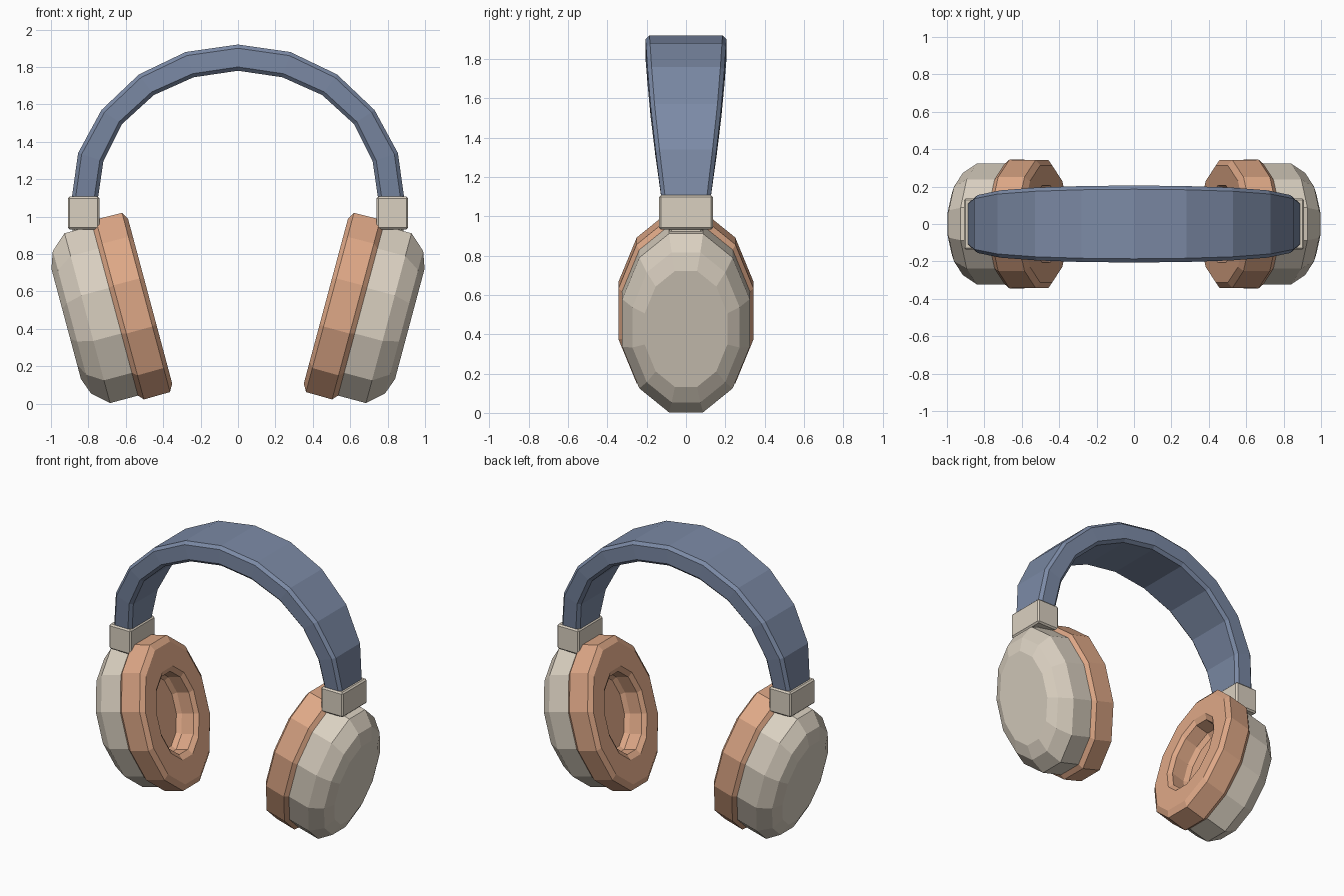
import bpy, bmesh, math
from mathutils import Vector

if "Cube" in bpy.data.objects:
    bpy.data.objects.remove(bpy.data.objects["Cube"])


def material(name, rgb):
    m = bpy.data.materials.new(name)
    m.diffuse_color = (*rgb, 1)
    m.use_nodes = True
    m.node_tree.nodes["Principled BSDF"].inputs["Base Color"].default_value = m.diffuse_color
    return m


BLUE = material("slate blue", (0.20, 0.255, 0.38))
TAN = material("warm tan", (0.73, 0.39, 0.24))
CREAM = material("cream", (0.70, 0.63, 0.53))


def loft(name, rings, mat, mirror=False):
    """Skin a list of equal rings, cap both ends, optionally mirror across x."""
    bm = bmesh.new()
    loops = [[bm.verts.new(p) for p in ring] for ring in rings]
    n = len(loops[0])
    for a, b in zip(loops, loops[1:]):
        for i in range(n):
            j = (i + 1) % n
            bm.faces.new((a[i], a[j], b[j], b[i]))
    bm.faces.new(loops[0])
    bm.faces.new(loops[-1][::-1])
    bmesh.ops.recalc_face_normals(bm, faces=bm.faces)
    return finish(name, bm, mat, mirror)


def finish(name, bm, mat, mirror):
    me = bpy.data.meshes.new(name)
    bm.to_mesh(me)
    bm.free()
    me.materials.append(mat)
    ob = bpy.data.objects.new(name, me)
    bpy.context.collection.objects.link(ob)
    if mirror:
        ob.modifiers.new("mirror", 'MIRROR').use_mirror_merge = False
    return ob


def box(name, lo, hi, mat, bevel):
    bm = bmesh.new()
    bmesh.ops.create_cube(bm, size=1)
    for v in bm.verts:
        v.co = Vector([l + (c + 0.5) * (h - l) for c, l, h in zip(v.co, lo, hi)])
    bmesh.ops.bevel(bm, geom=bm.edges[:], offset=bevel, segments=1, affect='EDGES')
    return finish(name, bm, mat, True)


# Headband: chamfered section swept over the arch, wider at the crown
# station: outer x, outer z, inner x, inner z, half width
half = [(0.89, 1.09, 0.75, 1.09, 0.125), (0.855, 1.34, 0.72, 1.295, 0.155),
        (0.73, 1.57, 0.62, 1.495, 0.18), (0.53, 1.76, 0.45, 1.65, 0.195),
        (0.28, 1.88, 0.237, 1.745, 0.203)]
stations = half + [(0, 1.92, 0, 1.78, 0.206)] + \
    [(-a, b, -c, d, w) for a, b, c, d, w in reversed(half)]
C = 0.02
rings = []
for ox, oz, ix, iz, w in stations:
    out, inn = Vector((ox, 0, oz)), Vector((ix, 0, iz))
    d = (out - inn).normalized() * C
    side = Vector((0, w, 0))
    cut = Vector((0, w - C, 0))
    rings.append([out + cut, out - d + side, inn + d + side, inn + cut,
                  inn - cut, inn + d - side, out - d - side, out - cut])
loft("headband", rings, BLUE)

# Hinge blocks and pegs at the band ends
box("hinge_block", (0.74, -0.137, 0.932), (0.91, 0.137, 1.107), CREAM, 0.01)
box("hinge_peg", (0.80, -0.085, 0.85), (0.885, 0.085, 0.95), CREAM, 0.01)

# Ear cups and cushions: 12-sided ovals along an axis tilted 15 degrees
S, K = math.sin(math.radians(15)), math.cos(math.radians(15))


def oval(n, r):
    """Ring at distance n along the tilted axis; r = half height at the flat."""
    pts = []
    for i in range(12):
        a = math.radians(15 + 30 * i)
        u = 0.65 + r / K * math.cos(a)
        pts.append((K * n + S * u, 0.69 * r / K * math.sin(a), -S * n + K * u))
    return pts


cup = [(0.48, 0.45), (0.505, 0.47), (0.66, 0.47), (0.745, 0.395), (0.777, 0.305)]
loft("ear_cup", [oval(*p) for p in cup], CREAM, True)

cushion = [(0.51, 0.465), (0.48, 0.498), (0.335, 0.496), (0.312, 0.455),
           (0.312, 0.30), (0.335, 0.265), (0.43, 0.265), (0.46, 0.24)]
loft("ear_cushion", [oval(*p) for p in cushion], TAN, True)
